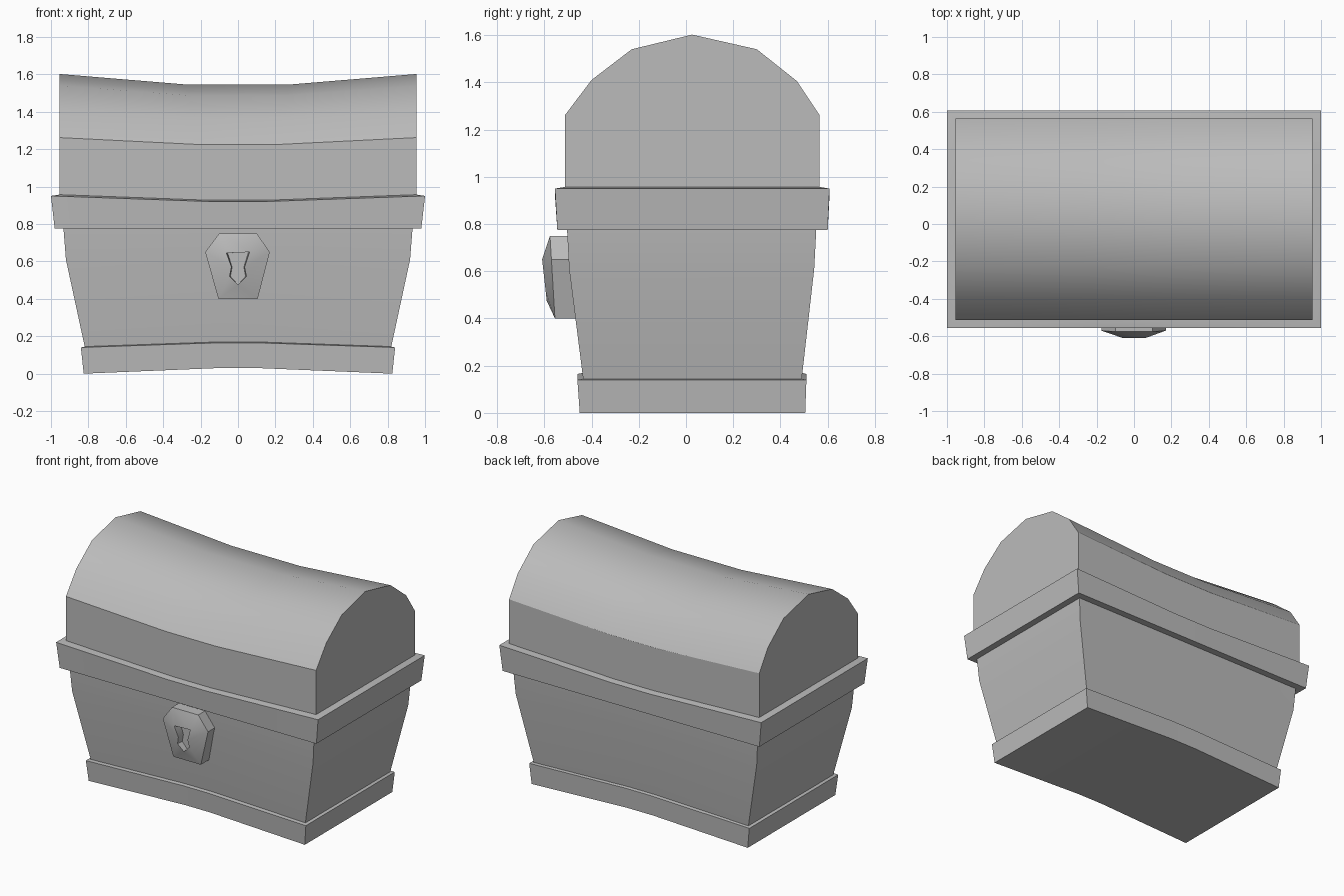
import bpy
import bmesh
import math

cube = bpy.data.objects.get("Cube")
if cube:
    bpy.data.objects.remove(cube, do_unlink=True)

grey = bpy.data.materials.new("plain grey")
grey.use_nodes = True
COLOUR = (0.5, 0.5, 0.5, 1)
grey.diffuse_color = COLOUR
grey.node_tree.nodes["Principled BSDF"].inputs["Base Color"].default_value = COLOUR


def loft(name, rings, caps=()):
    """Skin closed rings of equal length; caps lists (ring index, faces)."""
    bm = bmesh.new()
    loops = [[bm.verts.new(p) for p in ring] for ring in rings]
    n = len(loops[0])
    for low, high in zip(loops, loops[1:]):
        for i in range(n):
            j = (i + 1) % n
            bm.faces.new((low[i], low[j], high[j], high[i]))
    for index, faces in caps:
        for face in faces:
            bm.faces.new([loops[index][i] for i in face])
    bmesh.ops.recalc_face_normals(bm, faces=bm.faces[:])
    mesh = bpy.data.meshes.new(name)
    bm.to_mesh(mesh)
    bm.free()
    obj = bpy.data.objects.new(name, mesh)
    bpy.context.collection.objects.link(obj)
    mesh.materials.append(grey)
    bpy.ops.object.select_all(action="DESELECT")
    bpy.context.view_layer.objects.active = obj
    obj.select_set(True)
    bpy.ops.object.shade_smooth_by_angle(angle=math.radians(30))
    return obj


def bent_ring(half, front, back, z, lift, flat=0.15):
    """Rectangle whose long edges bend to z + lift in the middle."""
    xs = (-half, -flat, flat, half)
    zs = (z, z + lift, z + lift, z)
    near = [(x, front, h) for x, h in zip(xs, zs)]
    far = [(x, back, h) for x, h in zip(xs, zs)]
    return near + far[::-1]


STRIPS = [(0, 1, 6, 7), (1, 2, 5, 6), (2, 3, 4, 5)]


def bent_box(name, *rings):
    return loft(name, [bent_ring(*r) for r in rings],
                [(0, STRIPS), (len(rings) - 1, STRIPS)])


# Box: arched foot trim, flared body, sagging rim band
bent_box("foot_trim",
         (0.825, -0.45, 0.505, 0, 0.03, 0.1),
         (0.84, -0.46, 0.51, 0.14, 0.025, 0.1),
         (0.815, -0.435, 0.49, 0.145, 0.025, 0.1))
bent_box("chest_body",
         (0.81, -0.43, 0.485, 0.1, 0.025, 0.1),
         (0.92, -0.495, 0.543, 0.61, 0),
         (0.935, -0.505, 0.553, 0.8, 0))
bent_box("rim_band",
         (0.98, -0.545, 0.6, 0.775, 0),
         (1.0, -0.555, 0.608, 0.95, -0.03),
         (0.955, -0.512, 0.565, 0.957, -0.03))

# Lid: domed profile swept along x, sagging in the middle
PROFILE = [(-0.512, 0.9), (-0.512, 1.262), (-0.4, 1.41), (-0.23, 1.54), (0.026, 1.602),
           (0.3, 1.54), (0.47, 1.405), (0.565, 1.262), (0.565, 0.9)]


def lid_section(side, middle):
    section = []
    for y, z in PROFILE:
        rise = max(0, z - 1.262) / 0.34
        x = 0.19 + 0.09 * rise if middle else 0.955
        sag = (0.038 + 0.018 * rise) if middle else 0
        section.append((side * x, y, z - sag))
    return section


END = [tuple(range(len(PROFILE)))]
loft("domed_lid",
     [lid_section(-1, False), lid_section(-1, True), lid_section(1, True), lid_section(1, False)],
     [(0, END), (3, END)])

# Lock: six-sided plate bulging towards a sunken keyhole
OUTLINE = [(-0.175, 0.65), (-0.1, 0.75), (0.1, 0.75), (0.17, 0.65), (0.105, 0.4), (-0.105, 0.4)]
KEYHOLE = [(-0.062, 0.645), (0.062, 0.65), (0.035, 0.57), (0.045, 0.52), (0, 0.475),
           (-0.045, 0.52), (-0.035, 0.57)]


def rim_y(z):
    return -0.555 - 0.06 * (z - 0.4)


def lock_plate():
    bm = bmesh.new()
    back = [bm.verts.new((x, -0.43, z)) for x, z in OUTLINE]
    rim = [bm.verts.new((x, rim_y(z), z)) for x, z in OUTLINE]
    lip = [bm.verts.new((x, -0.59 - 0.11 * (z - 0.475), z)) for x, z in KEYHOLE]
    floor = [bm.verts.new((x * 0.9, -0.55, z)) for x, z in KEYHOLE]
    for a, b in ((back, rim), (lip, floor)):
        for i in range(len(a)):
            j = (i + 1) % len(a)
            bm.faces.new((a[i], a[j], b[j], b[i]))
    # Front facets joining the outline to the keyhole lip
    for outer, inner in (((0, 1), (0,)), ((1, 2), (1, 0)), ((2, 3), (1,)),
                         ((3,), (2, 1)), ((3,), (3, 2)), ((3, 4), (3,)), ((4,), (4, 3)),
                         ((4, 5), (4,)), ((5,), (5, 4)), ((5, 0), (5,)),
                         ((0,), (6, 5)), ((0,), (0, 6))):
        bm.faces.new([rim[i] for i in outer] + [lip[i] for i in inner])
    bm.faces.new(floor)
    bm.faces.new(back)
    bmesh.ops.recalc_face_normals(bm, faces=bm.faces[:])
    mesh = bpy.data.meshes.new("lock_plate")
    bm.to_mesh(mesh)
    bm.free()
    mesh.materials.append(grey)
    obj = bpy.data.objects.new("lock_plate", mesh)
    bpy.context.collection.objects.link(obj)
    bpy.ops.object.select_all(action="DESELECT")
    bpy.context.view_layer.objects.active = obj
    obj.select_set(True)
    bpy.ops.object.shade_smooth_by_angle(angle=math.radians(30))


lock_plate()
